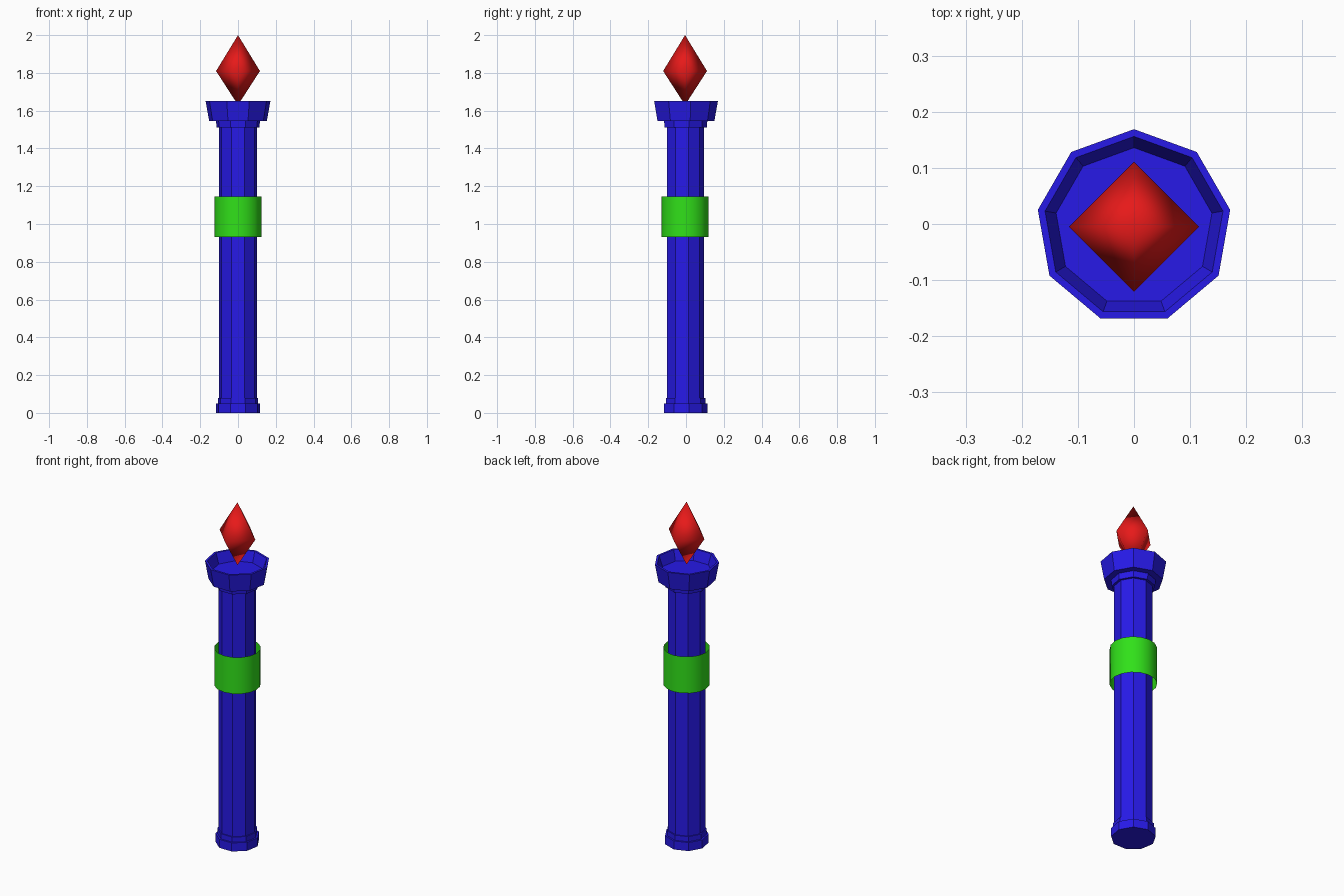
import bpy, bmesh, math

if "Cube" in bpy.data.objects:
    bpy.data.objects.remove(bpy.data.objects["Cube"])

AXIS_Y = -0.005  # nine-sided body is centred by its bounds, so the axis sits slightly forward


def material(name, color):
    m = bpy.data.materials.new(name)
    m.diffuse_color = color
    m.use_nodes = True
    m.node_tree.nodes["Principled BSDF"].inputs["Base Color"].default_value = m.diffuse_color
    return m


def lathe(name, profile, sides, mat, smooth=False):
    """Revolve (radius, z) points about the axis; radius 0 makes a pole."""
    bm = bmesh.new()
    rings = []
    for r, z in profile:
        if r == 0:
            rings.append([bm.verts.new((0, AXIS_Y, z))] * sides)
        else:
            rings.append([bm.verts.new((r * math.cos(a), AXIS_Y + r * math.sin(a), z))
                          for a in (math.pi / 2 + 2 * math.pi * i / sides for i in range(sides))])
    for low, high in zip(rings, rings[1:]):
        for i in range(sides):
            j = (i + 1) % sides
            corners = dict.fromkeys((low[i], low[j], high[j], high[i]))
            bm.faces.new(list(corners))
    for f in bm.faces:
        f.smooth = smooth
    me = bpy.data.meshes.new(name)
    bm.to_mesh(me)
    bm.free()
    me.materials.append(mat)
    obj = bpy.data.objects.new(name, me)
    bpy.context.collection.objects.link(obj)
    return obj


blue = material("blue", (0.02, 0.01, 0.8, 1))
green = material("green", (0.03, 0.75, 0.01, 1))
red = material("red", (0.8, 0.01, 0.01, 1))

# Handle with stepped foot, collar and hollow cup
lathe("torch_body", [
    (0, 0), (0.118, 0), (0.118, 0.05), (0.108, 0.05), (0.108, 0.08), (0.1015, 0.08),
    (0.1015, 1.51), (0.115, 1.51), (0.118, 1.545), (0.155, 1.545),
    (0.174, 1.65), (0.161, 1.65), (0.141, 1.59), (0, 1.59)], 9, blue)

# Open grip band around the shaft
lathe("grip_band", [(0.124, 0.93), (0.124, 1.145)], 16, green, smooth=True)

# Four-sided flame
lathe("flame", [(0, 1.63), (0.116, 1.81), (0, 2.0)], 4, red, smooth=True)
